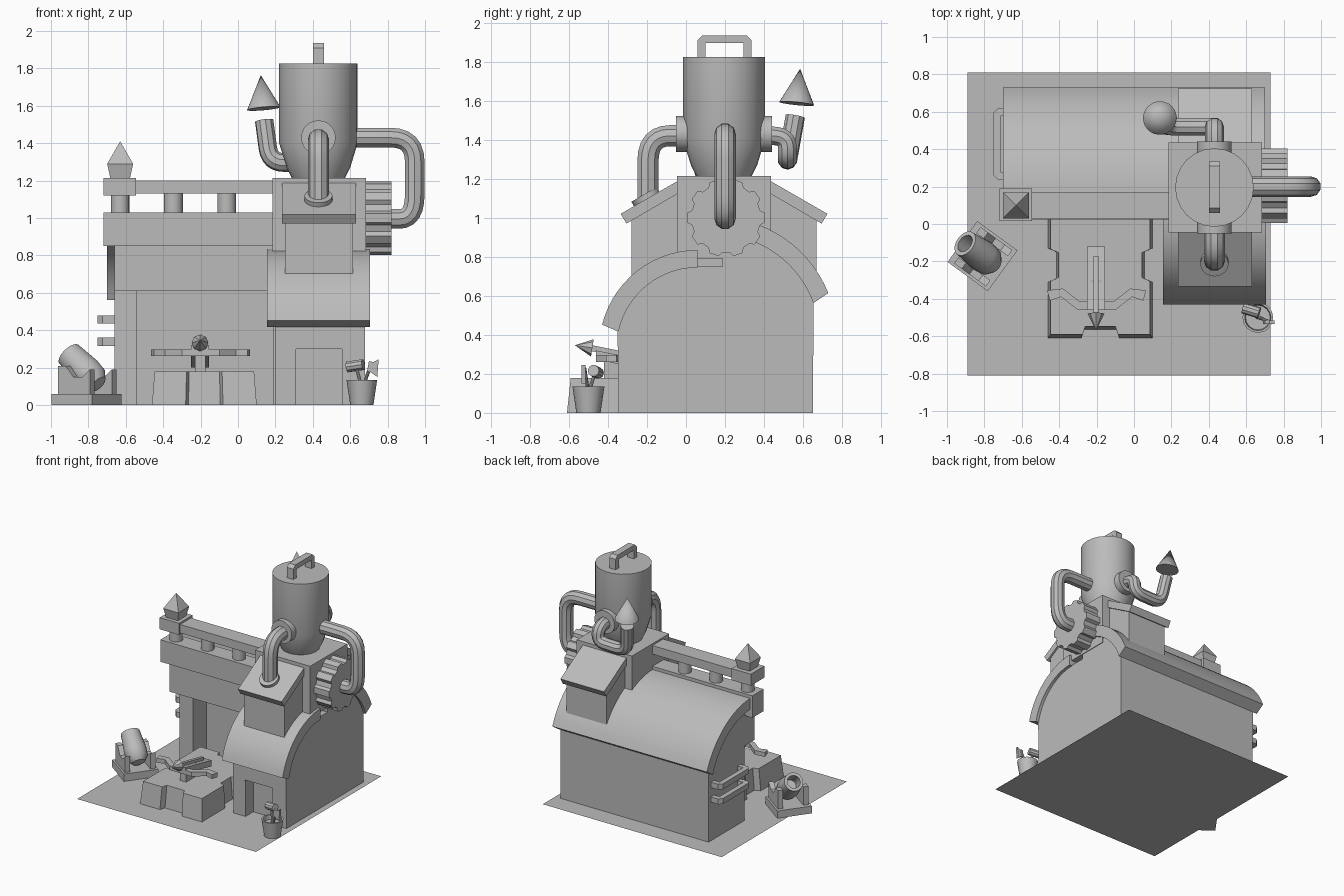
import bpy, bmesh, math
from mathutils import Vector, Matrix

cube = bpy.data.objects.get("Cube")
if cube:
    bpy.data.objects.remove(cube, do_unlink=True)

GREY = (0.5, 0.5, 0.5, 1)
mat = bpy.data.materials.new("stone grey")
mat.use_nodes = True
mat.diffuse_color = GREY
mat.node_tree.nodes["Principled BSDF"].inputs["Base Color"].default_value = GREY


def finish(name, bm, smooth=False):
    bmesh.ops.remove_doubles(bm, verts=bm.verts, dist=1e-5)
    bmesh.ops.recalc_face_normals(bm, faces=bm.faces)
    mesh = bpy.data.meshes.new(name)
    bm.to_mesh(mesh)
    bm.free()
    mesh.materials.append(mat)
    ob = bpy.data.objects.new(name, mesh)
    bpy.context.collection.objects.link(ob)
    if smooth:
        soften(ob)
    return ob


def soften(ob):
    bpy.ops.object.select_all(action='DESELECT')
    ob.select_set(True)
    bpy.context.view_layer.objects.active = ob
    bpy.ops.object.shade_smooth_by_angle(angle=math.radians(35))


def prism(name, pts, axis, lo, hi, smooth=False, taper=1.0):
    """Extrude a 2D profile along an axis, optionally scaling the far end."""
    place = {'X': lambda a, b, t: (t, a, b), 'Y': lambda a, b, t: (a, t, b),
             'Z': lambda a, b, t: (a, b, t)}[axis]
    ca = (min(p[0] for p in pts) + max(p[0] for p in pts)) / 2
    cb = (min(p[1] for p in pts) + max(p[1] for p in pts)) / 2
    bm = bmesh.new()
    low = [bm.verts.new(place(a, b, lo)) for a, b in pts]
    top = [bm.verts.new(place(ca + (a - ca) * taper, cb + (b - cb) * taper, hi)) for a, b in pts]
    bm.faces.new(low)
    bm.faces.new(top)
    for i in range(len(pts)):
        j = (i + 1) % len(pts)
        bm.faces.new((low[i], low[j], top[j], top[i]))
    return finish(name, bm, smooth)


def box(name, x0, x1, y0, y1, z0, z1):
    return prism(name, [(x0, y0), (x1, y0), (x1, y1), (x0, y1)], 'Z', z0, z1)


def lathe(name, profile, loc, axis=(0, 0, 1), n=24, phase=0.0, smooth=True):
    """Revolve (radius, height) pairs around an axis."""
    mtx = Matrix.Translation(loc) @ Vector(axis).to_track_quat('Z', 'Y').to_matrix().to_4x4()
    bm = bmesh.new()
    rings = []
    for r, z in profile:
        rings.append([bm.verts.new(mtx @ Vector((r * math.cos(phase + math.tau * k / n),
                                                 r * math.sin(phase + math.tau * k / n), z)))
                      for k in range(n)])
    for a, b in zip(rings, rings[1:]):
        for k in range(n):
            m = (k + 1) % n
            bm.faces.new((a[k], a[m], b[m], b[k]))
    for ring, (r, z) in ((rings[0], profile[0]), (rings[-1], profile[-1])):
        if r > 0:
            bm.faces.new(ring)
    return finish(name, bm, smooth)


def tube(name, path, radius, bend):
    """Round pipe along a path with rounded corners."""
    p = [Vector(v) for v in path]
    pts = [p[0]]
    for a, b, c in zip(p, p[1:], p[2:]):
        s = b + (a - b).normalized() * min(bend, (a - b).length / 2)
        e = b + (c - b).normalized() * min(bend, (c - b).length / 2)
        for k in range(7):
            t = k / 6
            pts.append(s * (1 - t) ** 2 + b * 2 * t * (1 - t) + e * t * t)
    pts.append(p[-1])
    cu = bpy.data.curves.new(name, 'CURVE')
    cu.dimensions = '3D'
    cu.bevel_depth = radius
    cu.bevel_resolution = 3
    cu.use_fill_caps = True
    sp = cu.splines.new('POLY')
    sp.points.add(len(pts) - 1)
    for q, v in zip(sp.points, pts):
        q.co = (*v, 1)
    cu.materials.append(mat)
    ob = bpy.data.objects.new(name, cu)
    bpy.context.collection.objects.link(ob)
    bpy.ops.object.select_all(action='DESELECT')
    ob.select_set(True)
    bpy.context.view_layer.objects.active = ob
    bpy.ops.object.convert(target='MESH')
    soften(bpy.context.view_layer.objects.active)


def arc(cy, cz, r, a0, a1, n=14):
    return [(cy + r * math.cos(math.radians(a0 + (a1 - a0) * k / n)),
             cz + r * math.sin(math.radians(a0 + (a1 - a0) * k / n))) for k in range(n + 1)]


def u_shape(a0, a1, base, depth, t, c):
    d, s = abs(depth), math.copysign(1, depth)
    pts = [(a0, 0), (a0, d - c), (a0 + c, d), (a1 - c, d), (a1, d - c), (a1, 0),
           (a1 - t, 0), (a1 - t, d - t), (a0 + t, d - t), (a0 + t, 0)]
    return [(a, base + s * b) for a, b in pts]


def cut(ob, cutter):
    mod = ob.modifiers.new("opening", 'BOOLEAN')
    mod.operation = 'DIFFERENCE'
    mod.solver = 'EXACT'
    mod.object = cutter
    bpy.context.view_layer.objects.active = ob
    bpy.ops.object.modifier_apply(modifier=mod.name)
    bpy.data.objects.remove(cutter, do_unlink=True)


# Ground sheet
bm = bmesh.new()
bm.faces.new([bm.verts.new(v) for v in ((-.89, -.81, 0), (.73, -.81, 0), (.73, .81, 0), (-.89, .81, 0))])
finish("ground_sheet", bm)

# Main hall with its alcove, and the front wing with its door
hall = prism("hall_walls", [(.186, 0), (.65, 0)] + arc(.15, .38, .54, 21, 86), 'X', -.66, .68)
cut(hall, box("alcove_cutter", -.54, .19, -.1, .365, -.1, .61))
wing = prism("wing_walls", [(-.345, 0), (.3, 0), (.3, .75)] + arc(.06, .33, .42, 90, 168), 'X', .2, .68)
cut(wing, box("door_cutter", .31, .555, -.5, -.245, -.1, .3))

# Curved roofs
prism("hall_roof", arc(.15, .38, .625, 22, 90) + arc(.15, .38, .535, 90, 20), 'X', -.70, .70, True)
prism("wing_roof", arc(.06, .33, .505, 90, 166) + arc(.06, .33, .415, 168, 90), 'X', .155, .705, True)

# Front beam, parapet and railing
box("front_beam", -.66, .2, .055, .3, .61, .86)
box("parapet", -.72, .19, .025, .17, .85, 1.03)
box("rail", -.56, .19, .03, .17, 1.13, 1.2)
for x in (-.63, -.345, -.06):
    lathe("rail_post", [(.05, 1.03), (.05, 1.13)], (x, .1, 0), n=16)
box("rail_end_block", -.72, -.545, .015, .19, 1.12, 1.215)
lathe("spire", [(.075, 1.215), (.098, 1.29), (0, 1.41)], (-.63, .1, 0), n=4,
      phase=math.pi / 4, smooth=False)

# Chimney block with mirrored dormers
box("chimney_block", .185, .685, -.045, .435, .79, 1.215)
for side, flip in (("front", False), ("back", True)):
    turn = (lambda p: [(.39 - a, b) for a, b in p]) if flip else (lambda p: p)
    prism(side + "_dormer_wall", turn([(-.28, .65), (0, .65), (0, 1.16), (-.28, 1.0)]), 'X', .25, .615)
    prism(side + "_dormer_roof", turn([(-.04, 1.19), (-.335, 1.02), (-.305, .97), (-.04, 1.125)]),
          'X', .235, .63)

# Tank with carrying handle
lathe("tank", [(.14, 1.21), (.17, 1.27), (.21, 1.40), (.21, 1.825)], (.43, .195, 0))
prism("tank_handle", u_shape(.06, .335, 1.82, .115, .04, .025), 'X', .402, .46)

# Pipes and collars
tube("front_pipe", [(.43, .03, 1.42), (.43, -.195, 1.42), (.43, -.195, 1.06)], .057, .13)
tube("side_pipe", [(.6, .2, 1.43), (.945, .2, 1.43), (.945, .2, .995), (.78, .2, .995)], .055, .13)
tube("back_pipe", [(.43, .36, 1.42), (.43, .52, 1.42), (.43, .52, 1.3), (.17, .52, 1.295),
                   (.14, .56, 1.52)], .05, .08)
lathe("front_collar", [(.092, 0), (.092, .06)], (.43, .01, 1.43), (0, -1, 0))
lathe("back_collar", [(.092, 0), (.092, .06)], (.43, .38, 1.43), (0, 1, 0))
lathe("roof_collar", [(.075, 0), (.075, .04)], (.43, -.195, 1.085), (0, -.5, .866))
lathe("pipe_cap", [(.09, 0), (0, .18)], (.138, .567, 1.585), (-.09, .1, 1))

# Gear
teeth = []
for k in range(10):
    for off, r in ((-.34, .178), (-.2, .2), (.2, .2), (.34, .178)):
        a = math.tau * (k + off) / 10
        teeth.append((.205 + r * math.cos(a), 1.0 + r * math.sin(a)))
prism("gear", teeth, 'X', .68, .82)

# Bars on the end wall
for z in (.315, .435):
    prism("wall_bar", [(b, a) for a, b in u_shape(.235, .62, -.65, -.1, .04, .025)], 'Z', z, z + .045)

# Notched stone platform
quarter = [(.28, .09), (.28, .39), (.1, .39), (.085, .345)]
half = [(.235, .07)] + quarter
outline = half + [(-a, b) for a, b in reversed(half)]
outline += [(-a, -b) for a, b in half] + [(a, -b) for a, b in reversed(half)]
prism("platform", [(a - .18, b - .22) for a, b in outline], 'Z', 0, .18, taper=.95)

# Crossbow on the platform
prism("bow_stock", [(-.46, .275), (-.46, .32), (-.12, .25), (-.12, .2)], 'X', -.25, -.155)
prism("bow_bolt", [(-.5, .32), (-.5, .35), (-.17, .285), (-.17, .25)], 'X', -.216, -.19)
box("bow_stand", -.23, -.175, -.42, -.3, .17, .29)
lathe("bolt_head", [(.045, 0), (0, .09)], (-.203, -.48, .333), (0, -1, .15), n=8, smooth=False)
limb = [(.1, -.46), (.19, -.39), (.25, -.41), (.265, -.355), (.18, -.345), (.09, -.415)]
prism("bow_limbs", [(a - .2, b) for a, b in limb] + [(-a - .2, b) for a, b in reversed(limb)],
      'Z', .262, .297)

# Mortar on its turned carriage
spin = Matrix.Translation((-.81, -.172, 0)) @ Matrix.Rotation(math.radians(144), 4, 'Z')
base = box("mortar_base", -.133, .133, -.135, .135, 0, .06)
cheek = [(-.11, .06), (.1, .06), (.1, .21), (.05, .21), (0, .15), (-.06, .15), (-.11, .19)]
parts = [base] + [prism("mortar_cheek", cheek, 'Y', y - .02, y + .02) for y in (-.1, .1)]
barrel = lathe("mortar_barrel", [(0, -.11), (.05, -.1), (.08, -.06), (.085, 0), (.072, .15),
                                 (.05, .15), (.05, .03), (0, .03)], (0, 0, .175), (.77, 0, .64), n=20)
for ob in parts + [barrel]:
    ob.data.transform(spin)

# Tool bucket with hammer and axe
lathe("bucket", [(.062, 0), (.082, .135), (.07, .135), (.066, .1), (0, .1)], (.662, -.5, 0), n=16)
tube("hammer_shaft", [(.66, -.5, .1), (.63, -.465, .21)], .009, .01)
lathe("hammer_head", [(.03, -.045), (.03, .045)], (.627, -.462, .21), (1, -.3, .15), n=10)
tube("axe_shaft", [(.67, -.5, .1), (.715, -.52, .23)], .009, .01)
prism("axe_blade", [(.69, .18), (.71, .175), (.745, .15), (.752, .245), (.725, .23), (.7, .235)],
      'Y', -.535, -.515)
